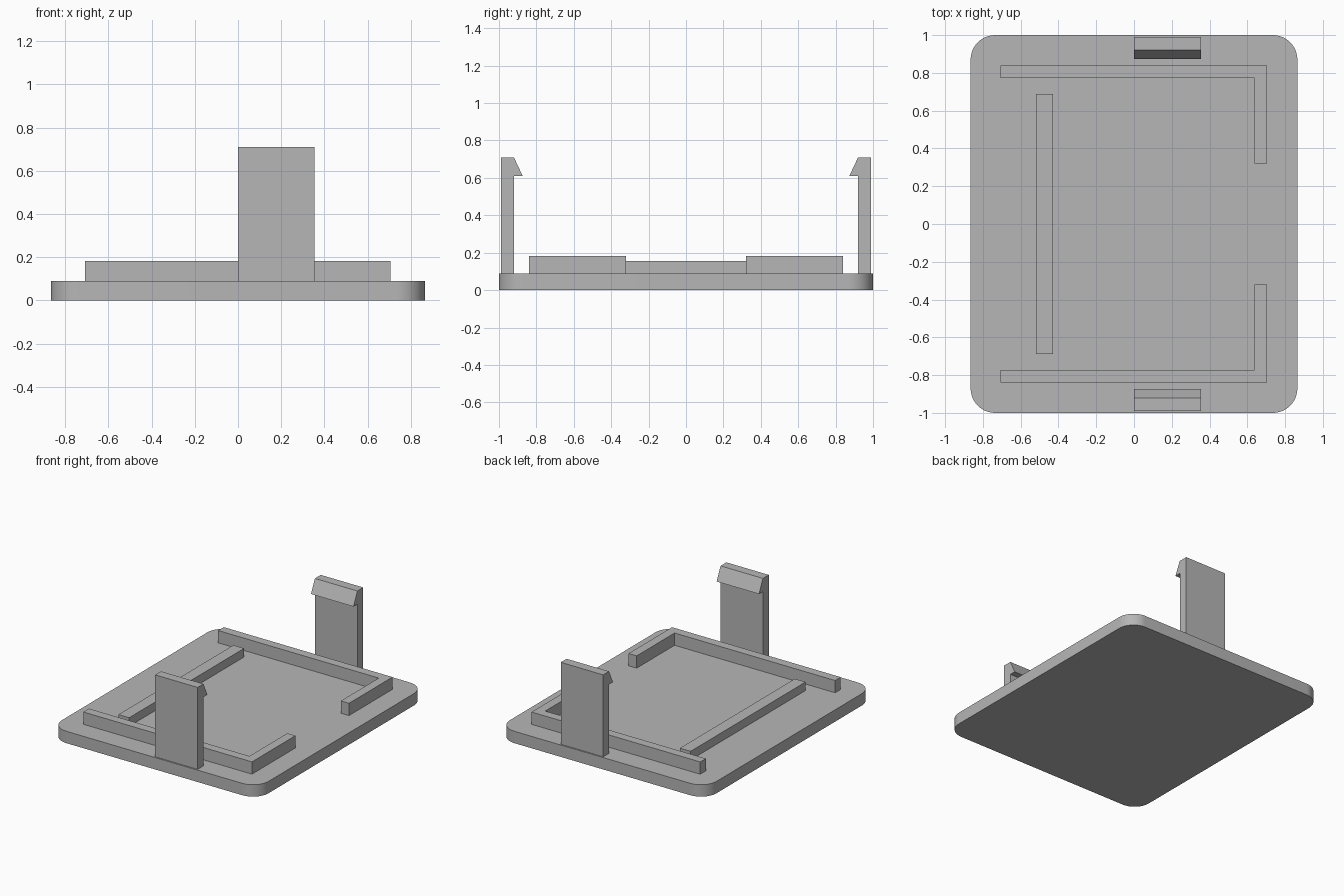
import bpy, bmesh, math
from mathutils import Vector

cube = bpy.data.objects.get("Cube")
if cube:
    bpy.data.objects.remove(cube, do_unlink=True)

grey = bpy.data.materials.new("plain_grey")
grey.use_nodes = True
grey.diffuse_color = (0.47, 0.47, 0.47, 1)
grey.node_tree.nodes["Principled BSDF"].inputs["Base Color"].default_value = grey.diffuse_color


def extrude(name, outline, depth):
    """Extrude a closed planar outline of 3D points along a vector."""
    bm = bmesh.new()
    face = bm.faces.new([bm.verts.new(p) for p in outline])
    result = bmesh.ops.extrude_face_region(bm, geom=[face], use_keep_orig=True)
    verts = [g for g in result["geom"] if isinstance(g, bmesh.types.BMVert)]
    bmesh.ops.translate(bm, verts=verts, vec=Vector(depth))
    bmesh.ops.recalc_face_normals(bm, faces=bm.faces)
    mesh = bpy.data.meshes.new(name)
    bm.to_mesh(mesh)
    bm.free()
    mesh.materials.append(grey)
    obj = bpy.data.objects.new(name, mesh)
    bpy.context.collection.objects.link(obj)
    return obj


# Base plate with rounded corners
HALF_X, HALF_Y, RADIUS, TOP, STEPS = 0.865, 1.0, 0.13, 0.09, 12
outline = []
for i, (sx, sy) in enumerate([(1, 1), (-1, 1), (-1, -1), (1, -1)]):
    for k in range(STEPS + 1):
        a = math.pi / 2 * (i + k / STEPS)
        outline.append((sx * (HALF_X - RADIUS) + RADIUS * math.cos(a),
                        sy * (HALF_Y - RADIUS) + RADIUS * math.sin(a), 0))
plate = extrude("base_plate", outline, (0, 0, TOP))
bpy.context.view_layer.objects.active = plate
plate.select_set(True)
bpy.ops.object.shade_smooth_by_angle(angle=math.radians(30))
plate.select_set(False)

# Long low rib
extrude("low_rib", [(-0.52, -0.687, TOP), (-0.43, -0.687, TOP),
                    (-0.43, 0.687, TOP), (-0.52, 0.687, TOP)], (0, 0, 0.065))

# Mirrored corner walls and snap clips
wall = [(-0.707, 0.84), (-0.707, 0.773), (0.637, 0.773),
        (0.637, 0.32), (0.705, 0.32), (0.705, 0.84)]
clip = [(0.99, TOP), (0.99, 0.71), (0.92, 0.71),
        (0.873, 0.61), (0.92, 0.61), (0.92, TOP)]
for side, s in (("front", -1), ("back", 1)):
    extrude(side + "_corner_wall", [(x, s * y, TOP) for x, y in wall], (0, 0, 0.093))
    extrude(side + "_snap_clip", [(0, s * y, z) for y, z in clip], (0.355, 0, 0))
